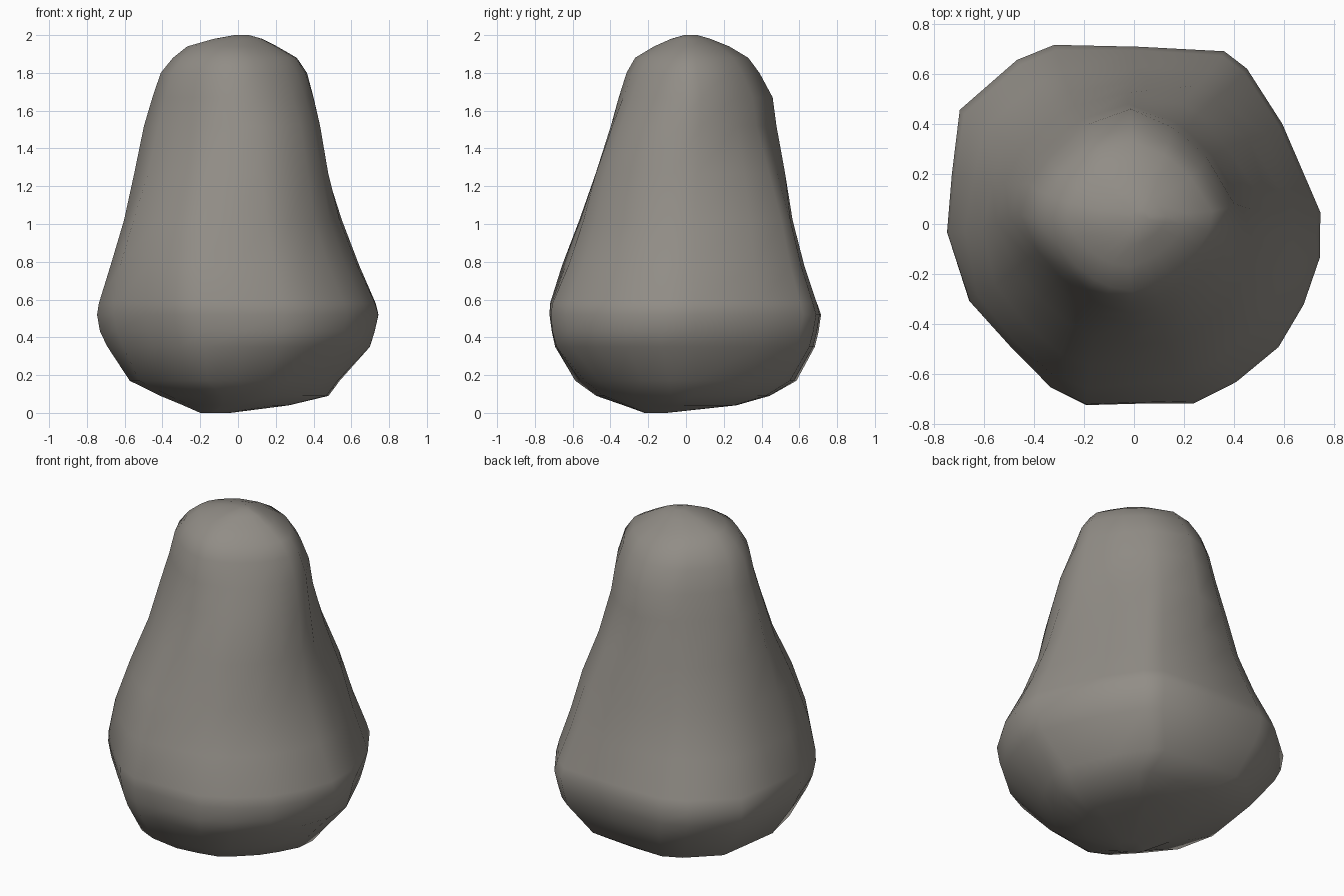
import bpy, bmesh, math

# Plan outline of the wide base, counter-clockwise
OUTLINE = [(0.745, 0.05), (0.59, 0.40), (0.45, 0.62), (0.36, 0.69), (0.02, 0.71), (-0.32, 0.72),
           (-0.47, 0.66), (-0.70, 0.46), (-0.73, 0.20), (-0.747, -0.03), (-0.65, -0.30),
           (-0.48, -0.48), (-0.33, -0.64), (-0.19, -0.715), (0.02, -0.715), (0.24, -0.715),
           (0.41, -0.63), (0.58, -0.49), (0.68, -0.32), (0.745, -0.13)]

# Height, then left, right, front and back extents
ROWS = [(0.0, -0.20, -0.04, -0.22, -0.10), (0.04, -0.29, 0.27, -0.33, 0.28),
        (0.09, -0.41, 0.48, -0.47, 0.47), (0.17, -0.57, 0.54, -0.57, 0.60),
        (0.35, -0.69, 0.70, -0.69, 0.68), (0.43, -0.73, 0.725, -0.71, 0.70),
        (0.52, -0.745, 0.745, -0.72, 0.715),
        (0.58, -0.735, 0.73, -0.715, 0.70), (0.78, -0.67, 0.64, -0.64, 0.63),
        (1.02, -0.60, 0.545, -0.56, 0.565), (1.27, -0.55, 0.47, -0.475, 0.525),
        (1.52, -0.50, 0.43, -0.395, 0.48), (1.67, -0.455, 0.405, -0.355, 0.46),
        (1.80, -0.41, 0.37, -0.315, 0.39), (1.88, -0.345, 0.315, -0.27, 0.33),
        (1.94, -0.27, 0.21, -0.17, 0.23), (1.98, -0.13, 0.13, -0.08, 0.13),
        (2.0, -0.02, 0.06, -0.01, 0.06)]

# Diagonal ridges and hollows: direction, height, strength, vertical spread
BUMPS = [(45, 1.05, 0.12, 0.32), (225, 0.90, 0.125, 0.28), (225, 0.20, 0.07, 0.12),
         (225, 1.85, 0.04, 0.15), (315, 1.42, 0.18, 0.32), (312, 0.10, -0.11, 0.13),
         (70, 0.11, -0.07, 0.10), (135, 0.08, -0.08, 0.10), (135, 1.9, 0.08, 0.12)]


def section(row):
    """Blend the base outline into a softer diamond, then add the ridges."""
    z, x0, x1, y0, y1 = row
    t = min(1, max(0, (z - 0.5) / 1.1))
    pts = []
    for x, y in OUTLINE:
        u, v = x / 0.747, y / 0.718
        d = (abs(u) ** 1.5 + abs(v) ** 1.5) ** (1 / 1.5)
        k = (1 - t) + t / d
        for ang, h, amp, spread in BUMPS:
            diff = (math.degrees(math.atan2(v, u)) - ang + 180) % 360 - 180
            if abs(diff) < 45:
                k *= 1 + amp * math.cos(math.radians(diff * 2)) * math.exp(-((z - h) / spread) ** 2)
        pts.append(((x0 + x1) / 2 + u * k * (x1 - x0) / 2,
                    (y0 + y1) / 2 + v * k * (y1 - y0) / 2, z))
    return pts


# Boulder body lofted through the sections
bm = bmesh.new()
rings = [[bm.verts.new(p) for p in section(r)] for r in ROWS]
n = len(OUTLINE)
for a, b in zip(rings, rings[1:]):
    for i in range(n):
        j = (i + 1) % n
        bm.faces.new((a[i], a[j], b[j], b[i]))
bm.faces.new(rings[0][::-1])
bm.faces.new(rings[-1])
bmesh.ops.recalc_face_normals(bm, faces=bm.faces)
for f in bm.faces:
    f.smooth = True
mesh = bpy.data.meshes.new("boulder")
bm.to_mesh(mesh)
bm.free()

# Warm grey stone
stone = bpy.data.materials.new("warm grey stone")
stone.diffuse_color = (0.285, 0.267, 0.24, 1)
mesh.materials.append(stone)
bpy.context.collection.objects.link(bpy.data.objects.new("boulder", mesh))
